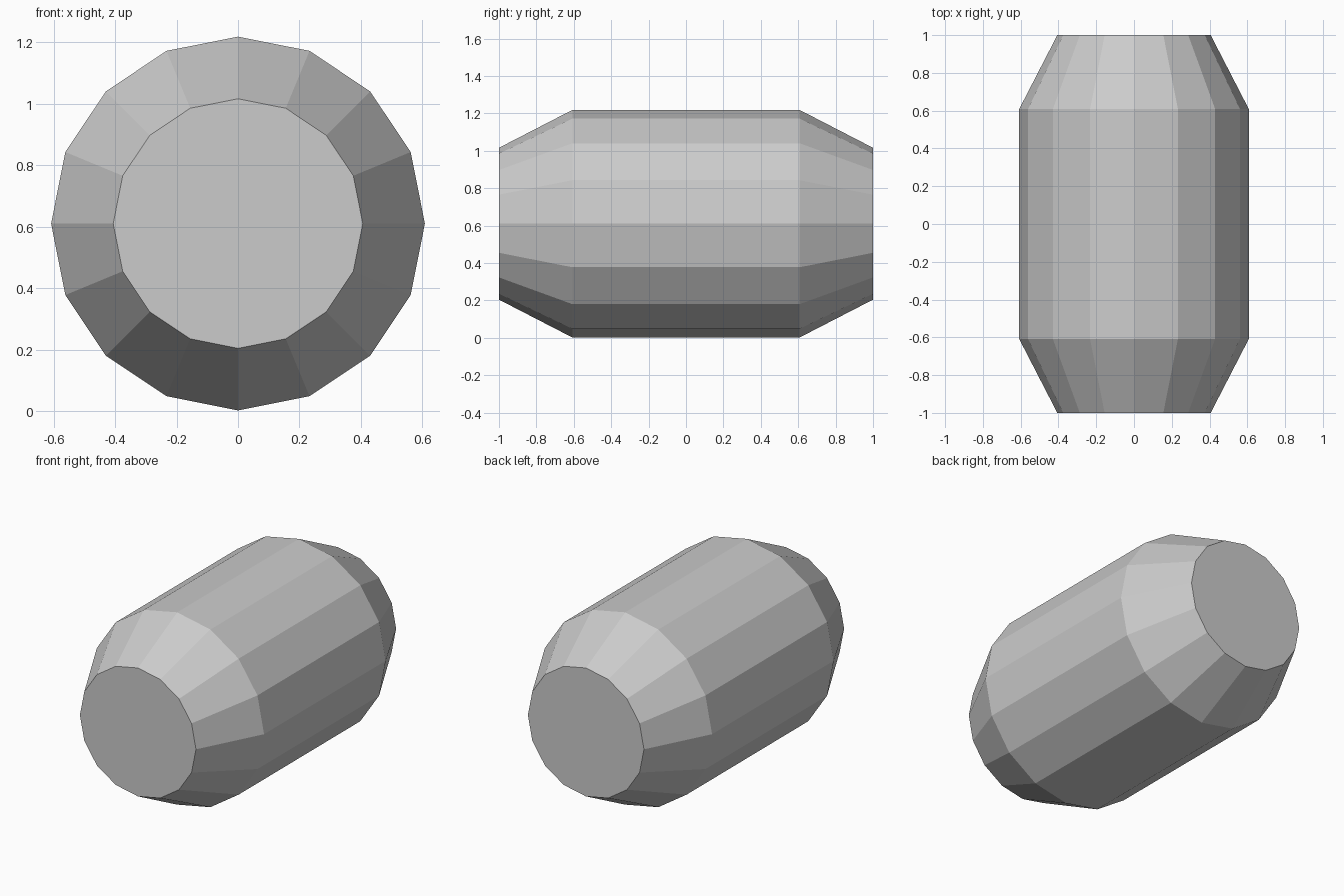
import bpy, bmesh
from math import sin, cos, tau

if "Cube" in bpy.data.objects:
    bpy.data.objects.remove(bpy.data.objects["Cube"])

SIDES = 16
CENTRE_Z = 0.61
# (y, radius) rings from front cap to back cap
PROFILE = [(-1.0, 0.406), (-0.608, 0.608), (0.608, 0.608), (1.0, 0.406)]

bm = bmesh.new()
rings = [[bm.verts.new((r * sin(tau * i / SIDES), y, CENTRE_Z + r * cos(tau * i / SIDES)))
          for i in range(SIDES)] for y, r in PROFILE]

# tapered ends and straight middle
for a, b in zip(rings, rings[1:]):
    for i in range(SIDES):
        j = (i + 1) % SIDES
        bm.faces.new((a[i], a[j], b[j], b[i]))

# flat end caps
bm.faces.new(rings[0])
bm.faces.new(rings[-1])
bmesh.ops.recalc_face_normals(bm, faces=bm.faces)

mesh = bpy.data.meshes.new("barrel")
bm.to_mesh(mesh)
bm.free()
bpy.context.collection.objects.link(bpy.data.objects.new("barrel", mesh))
